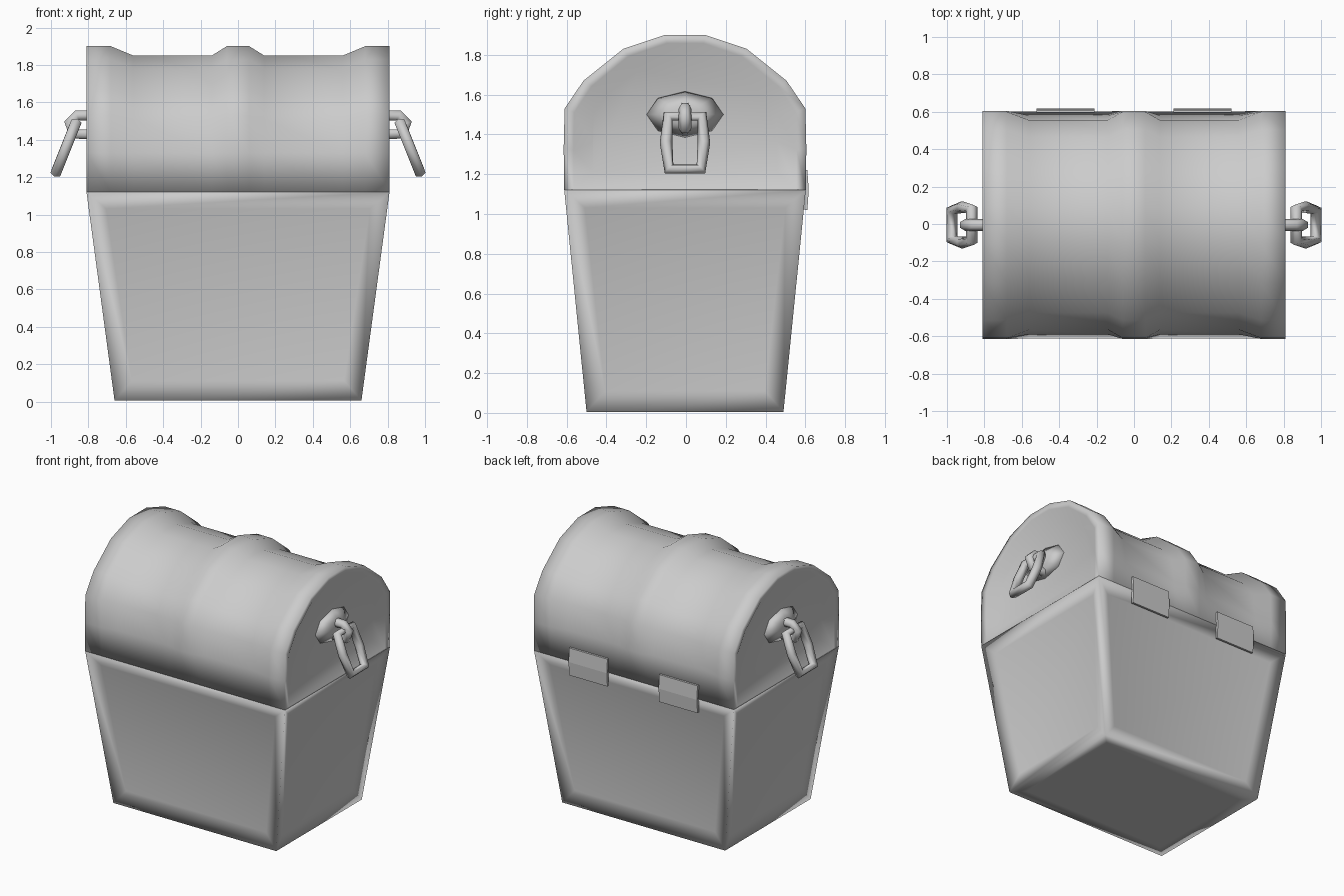
import bpy, bmesh
from math import pi
from mathutils import Matrix

if "Cube" in bpy.data.objects:
    bpy.data.objects.remove(bpy.data.objects["Cube"])

DY = -0.005  # the hinges stick out at the back, so the box sits slightly forward


def finish(bm, name, smooth=True, dy=DY):
    bmesh.ops.recalc_face_normals(bm, faces=bm.faces)
    for f in bm.faces:
        f.smooth = smooth
    mesh = bpy.data.meshes.new(name)
    bm.to_mesh(mesh)
    bm.free()
    ob = bpy.data.objects.new(name, mesh)
    ob.location.y = dy
    bpy.context.collection.objects.link(ob)


def loft(bm, sections):
    rings = [[bm.verts.new(p) for p in s] for s in sections]
    for a, b in zip(rings, rings[1:]):
        for i in range(len(a)):
            j = (i + 1) % len(a)
            bm.faces.new((a[i], a[j], b[j], b[i]))
    bm.faces.new(rings[0][::-1])
    bm.faces.new(rings[-1])


def tube(name, points, radius, cyclic):
    cu = bpy.data.curves.new(name, 'CURVE')
    cu.dimensions = '3D'
    cu.bevel_depth = radius
    cu.bevel_resolution = 1
    cu.use_fill_caps = True
    sp = cu.splines.new('POLY')
    sp.points.add(len(points) - 1)
    for p, co in zip(sp.points, points):
        p.co = (*co, 1)
    sp.use_cyclic_u = cyclic
    ob = bpy.data.objects.new(name, cu)
    bpy.context.collection.objects.link(ob)
    bpy.ops.object.select_all(action='DESELECT')
    ob.select_set(True)
    bpy.context.view_layer.objects.active = ob
    bpy.ops.object.convert(target='MESH')


# tapered body whose sides dip gently into flat panels
def rect(x, y, z):
    return [(-x, -y, z), (x, -y, z), (x, y, z), (-x, y, z)]


bm = bmesh.new()
loft(bm, [rect(0.66, 0.495, 0.005), rect(0.81, 0.607, 1.12)])
bmesh.ops.recalc_face_normals(bm, faces=bm.faces)
for f in [f for f in bm.faces if abs(f.normal.z) < 0.5]:
    bmesh.ops.inset_individual(bm, faces=[f], thickness=0.14, depth=-0.025)
for f in [f for f in bm.faces if abs(f.normal.z) > 0.9]:
    bmesh.ops.inset_individual(bm, faces=[f], thickness=0.12)
finish(bm, "chest_body")

# domed lid: raised bands at both ends and in the middle, sunken end panels
full = [(0.607, 1.12), (0.61, 1.33), (0.605, 1.53),
        (0.51, 1.67), (0.31, 1.83), (0.10, 1.90)]
sunk = [(0.607, 1.12), (0.585, 1.33), (0.56, 1.51),
        (0.47, 1.63), (0.285, 1.78), (0.09, 1.85)]
rim = [(y * 0.92, 1.125 + (z - 1.12) * 0.94) for y, z in full]
panel = [(y * 0.76, 1.21 + (z - 1.12) * 0.72) for y, z in full]


def section(x, half):
    return [(x, y, z) for y, z in half] + [(x, -y, z) for y, z in half[::-1]]


bands = [(0.765, panel), (0.805, rim), (0.81, full), (0.68, full),
         (0.56, sunk), (0.14, sunk), (0.06, full)]
bm = bmesh.new()
loft(bm, [section(-x, p) for x, p in bands] +
     [section(x, p) for x, p in bands[::-1]])
finish(bm, "lid")

for s, side in ((-1, "left"), (1, "right")):
    # handle boss
    bm = bmesh.new()
    bmesh.ops.create_cone(
        bm, cap_ends=True, segments=8, radius1=0.21, radius2=0.09, depth=0.05,
        matrix=Matrix.Translation((s * 0.783, 0, 1.50))
        @ Matrix.Rotation(s * pi / 2, 4, 'Y') @ Matrix.Diagonal((0.6, 1, 1, 1)))
    finish(bm, side + "_handle_boss")
    # staple
    staple = [(0.78, 1.53), (0.86, 1.53), (0.902, 1.49), (0.88, 1.43), (0.78, 1.43)]
    tube(side + "_staple", [(s * x, DY, z) for x, z in staple], 0.032, False)
    # hanging link: half outline as (y, distance down the link from 0 to 1)
    half = [(0.085, 0.0), (0.095, 0.5), (0.08, 1.0)]
    link = half + [(-y, t) for y, t in half[::-1]]
    tube(side + "_handle_link",
         [(s * (0.867 + 0.106 * t), y + DY, 1.49 - 0.265 * t) for y, t in link],
         0.032, True)
    # thin hinge plate, slightly creased along the seam
    bm = bmesh.new()
    prof = [(0.595, 1.02), (0.610, 1.02), (0.617, 1.12), (0.610, 1.22), (0.595, 1.22)]
    loft(bm, [[(s * 0.365 + d, y, z) for y, z in prof] for d in (-0.155, 0.155)])
    finish(bm, side + "_hinge", smooth=False, dy=0)
